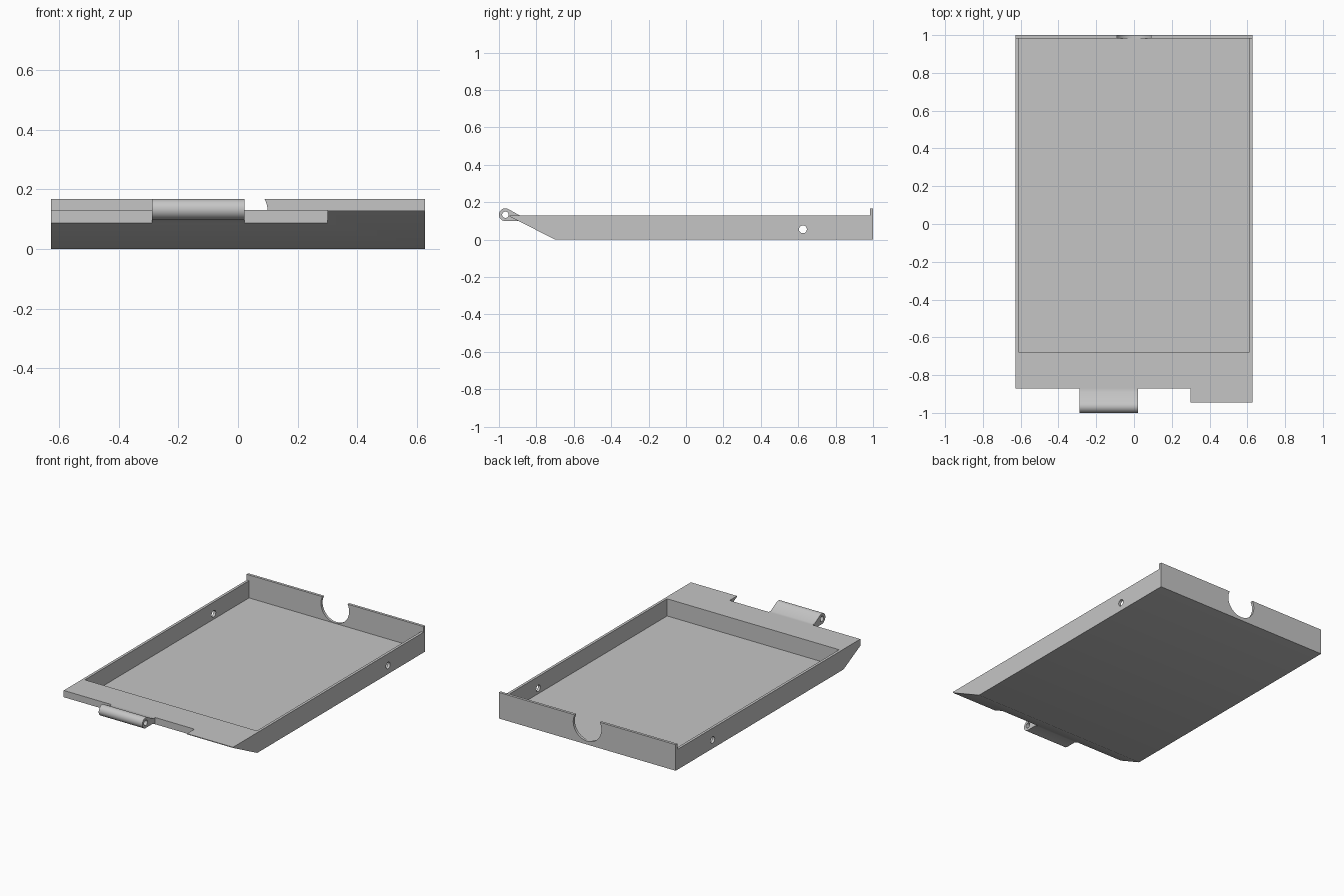
import bpy
import bmesh
from math import acos, atan2, cos, sin, pi, hypot, radians

if "Cube" in bpy.data.objects:
    bpy.data.objects.remove(bpy.data.objects["Cube"], do_unlink=True)

grey = bpy.data.materials.new("plain grey")
grey.use_nodes = True
colour = (0.56, 0.56, 0.56, 1)
grey.diffuse_color = colour
grey.node_tree.nodes["Principled BSDF"].inputs["Base Color"].default_value = colour

HALF_W = 0.627      # half width of the tray
RIM = 0.13          # height of the side walls
TOP = 0.167         # height of the back wall
WALL = 0.017
FLOOR = 0.02
LIP_Y = -0.87       # recessed front edge


def prism(name, profile, start, end, axis="X"):
    """Extrude a 2D profile (y, z along X; x, z along Y; x, y along Z)."""
    place = {"X": lambda a, b, t: (t, a, b),
             "Y": lambda a, b, t: (a, t, b),
             "Z": lambda a, b, t: (a, b, t)}[axis]
    bm = bmesh.new()
    face = bm.faces.new([bm.verts.new(place(a, b, start)) for a, b in profile])
    moved = bmesh.ops.extrude_face_region(bm, geom=[face])["geom"]
    verts = [v for v in moved if isinstance(v, bmesh.types.BMVert)]
    bmesh.ops.translate(bm, verts=verts, vec=place(0, 0, end - start))
    bmesh.ops.recalc_face_normals(bm, faces=bm.faces)
    mesh = bpy.data.meshes.new(name)
    bm.to_mesh(mesh)
    bm.free()
    mesh.materials.append(grey)
    obj = bpy.data.objects.new(name, mesh)
    bpy.context.collection.objects.link(obj)
    return obj


def rect(a0, a1, b0, b1):
    return [(a0, b0), (a1, b0), (a1, b1), (a0, b1)]


def arc(a, b, r, begin=0.0, end=2 * pi, steps=48, closed=True):
    n = steps if closed else steps - 1
    angles = [begin + (end - begin) * i / n for i in range(steps)]
    return [(a + r * cos(t), b + r * sin(t)) for t in angles]


def cut(target, cutter):
    """Subtract the cutter from the target and remove it."""
    cutter.hide_render = True
    mod = target.modifiers.new("cut", "BOOLEAN")
    mod.operation = "DIFFERENCE"
    mod.solver = "EXACT"
    mod.object = cutter
    bpy.context.view_layer.objects.active = target
    bpy.ops.object.modifier_apply(modifier=mod.name)
    bpy.data.objects.remove(cutter, do_unlink=True)


def smooth(obj):
    bpy.ops.object.select_all(action="DESELECT")
    obj.select_set(True)
    bpy.context.view_layer.objects.active = obj
    bpy.ops.object.shade_smooth_by_angle(angle=radians(30))


# Tray body: sloped front, low side walls, raised back wall
side = [(-0.7, 0), (1, 0), (1, TOP), (1 - WALL, TOP), (1 - WALL, RIM),
        (-0.945, RIM), (-0.945, 0.125)]
tray = prism("tray", side, -HALF_W, HALF_W)

# Pocket
inner = HALF_W - WALL
cut(tray, prism("pocket_cutter", rect(-inner, inner, -0.68, 1 - WALL), FLOOR, 0.3, "Z"))

# Recessed front lip, leaving the tab on the left
cut(tray, prism("lip_cutter", rect(-0.8, 0.3, -1.1, LIP_Y), -0.1, 0.3, "Z"))

# Round finger notch in the back wall
cut(tray, prism("notch_cutter", arc(0, 0.122, 0.1), 0.9, 1.1, "Y"))

# Pin holes through both side walls
cut(tray, prism("pin_cutter", arc(0.625, 0.055, 0.021, steps=32), -0.8, 0.8))
smooth(tray)

# Hinge knuckle: barrel running tangentially into the front lip
cy, cz, r = -0.966, 0.133, 0.034
root = (-0.89, RIM)
dy, dz = root[0] - cy, root[1] - cz
tangent = atan2(dz, dy) + acos(r / hypot(dy, dz))
knuckle = arc(cy, cz, r, tangent, 1.5 * pi, 32, closed=False)
knuckle += [(-0.895, cz - r), (LIP_Y, 0.087), (LIP_Y, RIM), root]
hinge = prism("hinge_knuckle", knuckle, -0.288, 0.022)
cut(hinge, prism("bore_cutter", arc(cy, cz, 0.017, steps=32), -0.5, 0.5))
smooth(hinge)
